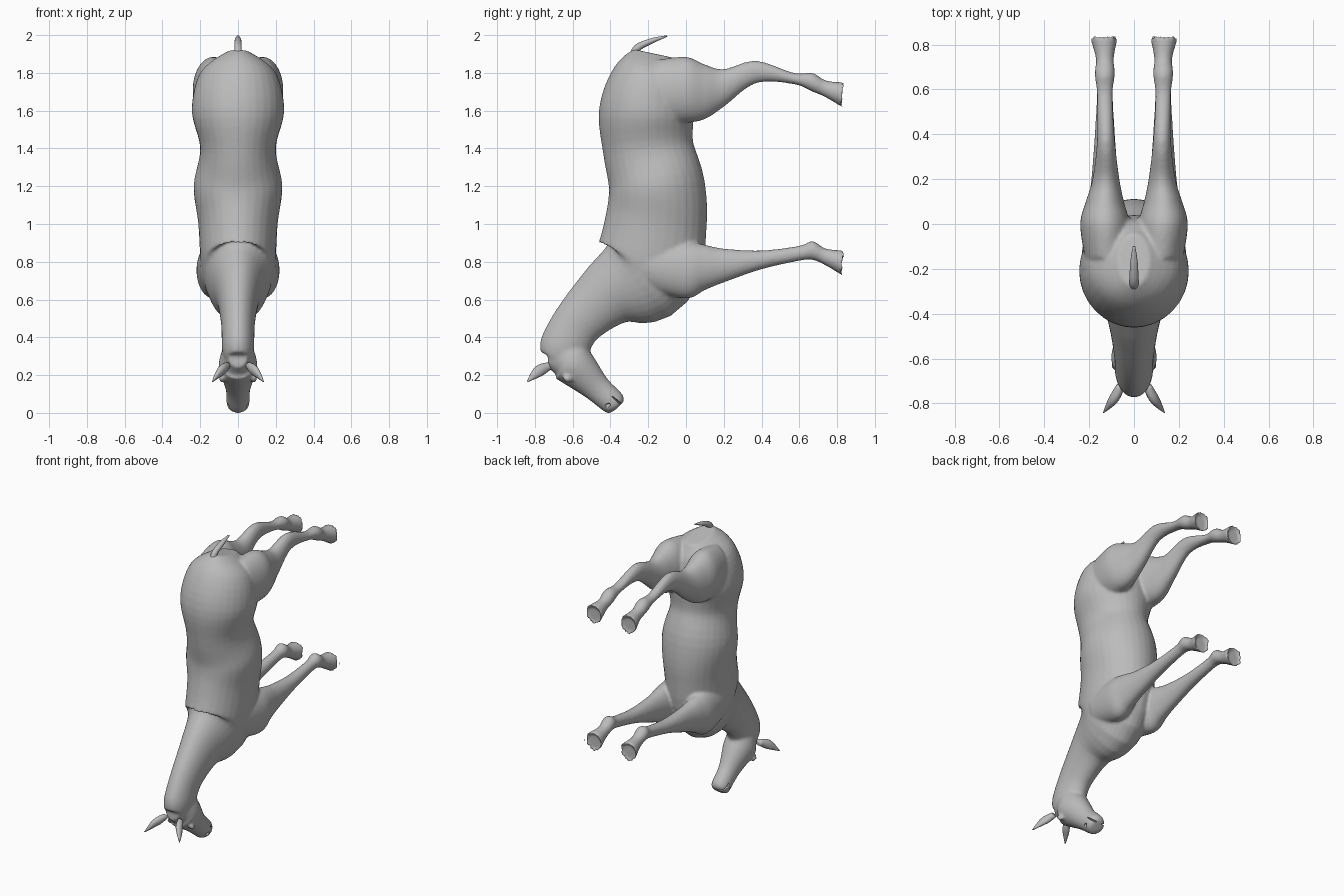
import bpy, bmesh, math
from mathutils import Vector, Matrix

if "Cube" in bpy.data.objects:
    bpy.data.objects.remove(bpy.data.objects["Cube"])

COLOUR = (.5, .5, .5, 1)
grey = bpy.data.materials.new("plain grey")
grey.use_nodes = True
grey.diffuse_color = COLOUR
grey.node_tree.nodes["Principled BSDF"].inputs["Base Color"].default_value = COLOUR


def ring(y, z, deep, wide, x=0):
    """Elliptical cross-section: centre, half depth and half width."""
    return Vector((x, y, z, deep, wide))


def smooth_path(rings, steps=5):
    """Catmull-Rom interpolation of the cross-sections."""
    path = []
    padded = [rings[0], *rings, rings[-1]]
    for before, start, end, after in zip(padded, padded[1:], padded[2:], padded[3:]):
        leave, arrive = (end - before) / 2, (after - start) / 2
        for step in range(steps):
            t = step / steps
            bend = (leave * (1 - t) - arrive * t) * t * (1 - t)
            ease = t * t * (3 - 2 * t)
            path.append(start.lerp(end, ease) + bend)
    return path + [rings[-1]]


def loft(bm, rings, sides=32, mirror=False, upright=False, hollow=False):
    """Skin the sections, square to their path or upright, with closed ends."""
    path = smooth_path(rings)
    if hollow:
        x, y, z, deep, wide = path[-1]
        path.append(ring(y - wide / 3, z, deep * .7, wide * .7, x))
    for side in (1, -1) if mirror else (1,):
        loops = []
        for i, (x, y, z, deep, wide) in enumerate(path):
            along = path[min(i + 1, len(path) - 1)] - path[max(i - 1, 0)]
            across = Vector((0, 0, 1)) if upright else Vector((0, -along.z, along.y)).normalized()
            loop = []
            for k in range(sides):
                angle = math.tau * k / sides
                offset = across * deep * math.cos(angle)
                offset.x = wide * math.sin(angle)
                point = Vector((x, y, z)) + offset
                point.x *= side
                loop.append(bm.verts.new(point))
            loops.append(loop)
        for near, far in zip(loops, loops[1:]):
            for k in range(sides):
                bm.faces.new((near[k - 1], near[k], far[k], far[k - 1]))
        bm.faces.new(loops[0])
        bm.faces.new(loops[-1])


def blob_pair(bm, centre, size, tilt):
    """Mirrored pair of ellipsoids."""
    for side in (1, -1):
        place = Matrix.Translation(Vector((side, 1, 1)) * Vector.Fill(3, 0) + Vector((side * centre[0], *centre[1:])))
        shape = Matrix.Rotation(tilt, 4, 'X') @ Matrix.Diagonal((*size, 1))
        bmesh.ops.create_uvsphere(bm, u_segments=20, v_segments=12, radius=1, matrix=place @ shape)


def finish(bm, name):
    """Turn the bmesh into a smooth shaded grey object."""
    bmesh.ops.recalc_face_normals(bm, faces=bm.faces)
    for face in bm.faces:
        face.smooth = True
    mesh = bpy.data.meshes.new(name)
    bm.to_mesh(mesh)
    bm.free()
    mesh.materials.append(grey)
    part = bpy.data.objects.new(name, mesh)
    bpy.context.collection.objects.link(part)
    return part


def leg(bm, upper, fetlock):
    """Pair of legs: own upper sections, shared pastern and hollow hoof."""
    foot = [
        ring(y=.67, z=fetlock, deep=.05, wide=.045, x=.13),
        ring(y=.74, z=fetlock - .035, deep=.045, wide=.04, x=.13),
        ring(y=.84, z=fetlock - .07, deep=.07, wide=.065, x=.135),
    ]
    loft(bm, upper + foot, mirror=True, upright=True, hollow=True)


body = bmesh.new()

# Trunk and neck, from croup to poll
loft(body, [
    ring(y=-.16, z=1.9, deep=.12, wide=.07),
    ring(y=-.18, z=1.8, deep=.2, wide=.2),
    ring(y=-.21, z=1.6, deep=.25, wide=.245),
    ring(y=-.2, z=1.4, deep=.24, wide=.2),
    ring(y=-.155, z=1.2, deep=.255, wide=.235),
    ring(y=-.16, z=1, deep=.27, wide=.21),
    ring(y=-.22, z=.75, deep=.28, wide=.19),
    ring(y=-.41, z=.63, deep=.18, wide=.12),
    ring(y=-.57, z=.48, deep=.135, wide=.09),
    ring(y=-.65, z=.34, deep=.13, wide=.085),
    ring(y=-.68, z=.28, deep=.1, wide=.07),
])

# Head, from poll to lips
loft(body, [
    ring(y=-.73, z=.3, deep=.06, wide=.05),
    ring(y=-.64, z=.29, deep=.12, wide=.09),
    ring(y=-.58, z=.24, deep=.11, wide=.1),
    ring(y=-.47, z=.13, deep=.075, wide=.065),
    ring(y=-.38, z=.05, deep=.065, wide=.06),
    ring(y=-.36, z=.03, deep=.035, wide=.04),
])

# Eyes
blob_pair(body, centre=(.085, -.63, .18), size=(.016, .026, .018), tilt=-.6)

# Hind legs
leg(body, [
    ring(y=-.15, z=1.7, deep=.17, wide=.1, x=.12),
    ring(y=0, z=1.71, deep=.175, wide=.11, x=.13),
    ring(y=.1, z=1.7, deep=.145, wide=.085, x=.13),
    ring(y=.2, z=1.72, deep=.1, wide=.06, x=.125),
    ring(y=.37, z=1.805, deep=.06, wide=.04, x=.125),
    ring(y=.57, z=1.77, deep=.03, wide=.035, x=.13),
], fetlock=1.75)

# Forelegs
leg(body, [
    ring(y=-.2, z=.78, deep=.13, wide=.08, x=.12),
    ring(y=0, z=.755, deep=.15, wide=.09, x=.13),
    ring(y=.1, z=.77, deep=.12, wide=.075, x=.13),
    ring(y=.2, z=.78, deep=.09, wide=.06, x=.13),
    ring(y=.4, z=.81, deep=.05, wide=.045, x=.13),
    ring(y=.6, z=.845, deep=.04, wide=.035, x=.13),
], fetlock=.86)

horse = finish(body, "horse_body")

# Nostrils and mouth line
cuts = bmesh.new()
blob_pair(cuts, centre=(.055, -.415, .04), size=(.014, .016, .01), tilt=.5)
blob_pair(cuts, centre=(.045, -.36, .06), size=(.03, .045, .004), tilt=-.7)
cutter = finish(cuts, "face_cutter")
cutter.hide_render = True
cutter.hide_set(True)

# Blend the body parts into one skin
blend = horse.modifiers.new("blend", 'REMESH')
blend.mode = 'VOXEL'
blend.voxel_size = .009
blend.use_smooth_shade = True
soften = horse.modifiers.new("soften", 'SMOOTH')
soften.iterations = 8
carve = horse.modifiers.new("carve", 'BOOLEAN')
carve.operation = 'DIFFERENCE'
carve.object = cutter

# Tail
tail = bmesh.new()
loft(tail, [
    ring(y=-.28, z=1.87, deep=.02, wide=.02),
    ring(y=-.26, z=1.93, deep=.02, wide=.02),
    ring(y=-.18, z=1.97, deep=.014, wide=.018),
    ring(y=-.1, z=1.995, deep=.004, wide=.006),
], sides=14)
finish(tail, "tail")

# Ears
ears = bmesh.new()
loft(ears, [
    ring(y=-.72, z=.25, deep=.02, wide=.02, x=.06),
    ring(y=-.78, z=.22, deep=.03, wide=.024, x=.09),
    ring(y=-.84, z=.165, deep=.003, wide=.003, x=.135),
], sides=14, mirror=True)
finish(ears, "ears")
